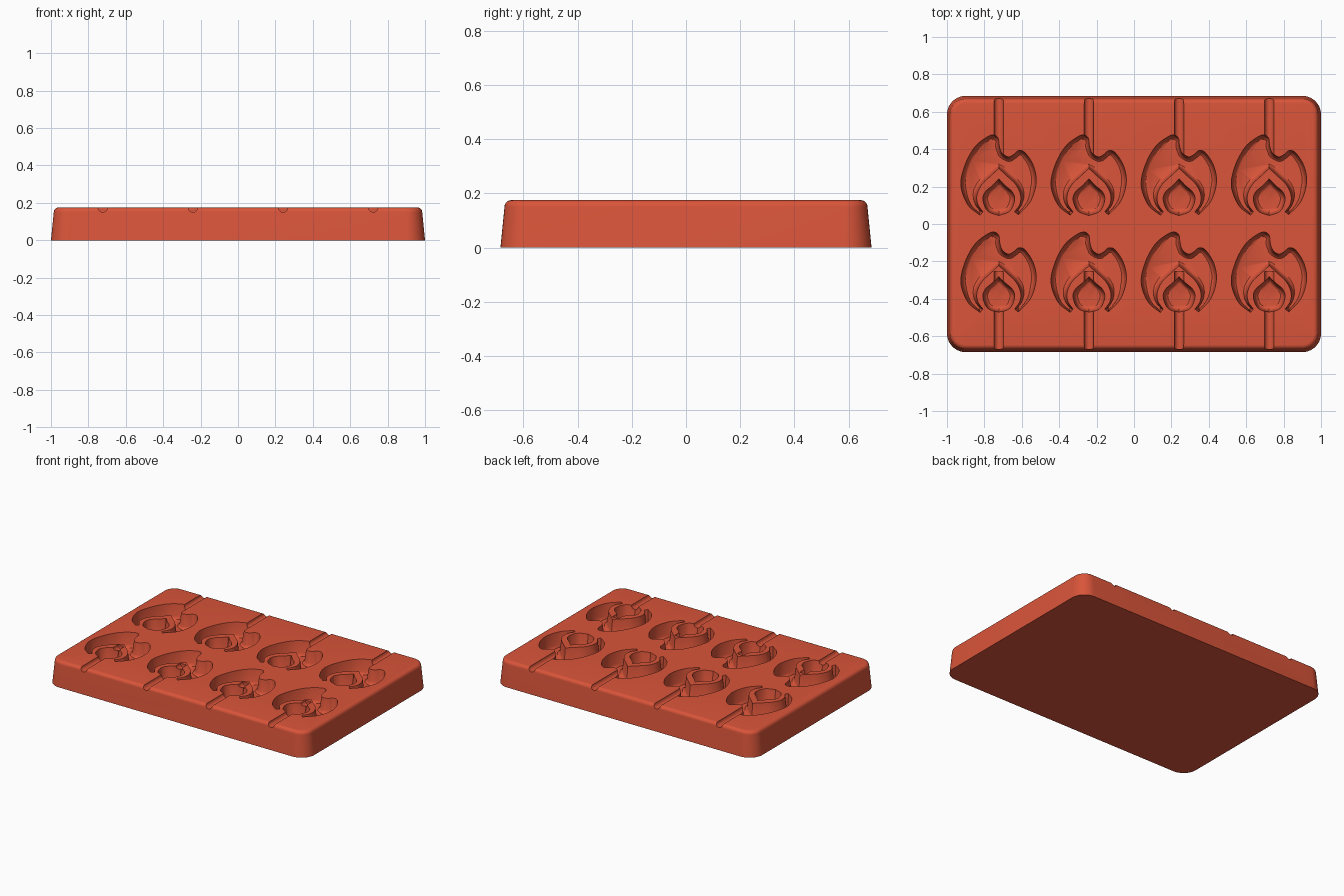
import bpy, bmesh, math
from mathutils import Vector

if "Cube" in bpy.data.objects:
    bpy.data.objects.remove(bpy.data.objects["Cube"])

TOP, DEPTH, GROOVE = 0.175, 0.1, 0.025

red = bpy.data.materials.new("terracotta red")
red.use_nodes = True
red.diffuse_color = (0.7, 0.09, 0.042, 1)
red.node_tree.nodes["Principled BSDF"].inputs["Base Color"].default_value = red.diffuse_color


def spline(pts, steps=6):
    """Open smooth path through pts, without its last point."""
    pts = [Vector(p) for p in pts]
    pts = [2 * pts[0] - pts[1]] + pts + [2 * pts[-1] - pts[-2]]
    out = []
    for a, b, c, d in zip(pts, pts[1:], pts[2:], pts[3:]):
        for i in range(steps):
            t = i / steps
            out.append(0.5 * (2 * b + (c - a) * t + (2 * a - 5 * b + 4 * c - d) * t**2
                              + (3 * b - a - 3 * c + d) * t**3))
    return out


def loft(bm, rings):
    """Closed solid through equal rings of 3D points."""
    loops = [[bm.verts.new(p) for p in ring] for ring in rings]
    for lo, hi in zip(loops, loops[1:]):
        for i in range(len(lo)):
            j = (i + 1) % len(lo)
            bm.faces.new((lo[i], lo[j], hi[j], hi[i]))
    bm.faces.new(loops[0][::-1])
    bm.faces.new(loops[-1])


def finish(bm, name):
    bmesh.ops.recalc_face_normals(bm, faces=bm.faces)
    mesh = bpy.data.meshes.new(name)
    bm.to_mesh(mesh)
    bm.free()
    mesh.materials.append(red)
    obj = bpy.data.objects.new(name, mesh)
    bpy.context.collection.objects.link(obj)
    return obj


def inward(outline, amount):
    """Clockwise outline moved inward, less where it is narrow."""
    n = len(outline)
    normals = []
    for i in range(n):
        t = (outline[(i + 1) % n] - outline[i - 1]).normalized()
        normals.append(Vector((t.y, -t.x)))
    moved = []
    for p, m in zip(outline, normals):
        room = min((q - p).length for q, k in zip(outline, normals) if m.dot(k) < -0.3)
        moved.append(p + m * min(amount, 0.3 * room))
    return moved


def pocket_rings(outline):
    """Drafted pocket walls with a rounded floor edge."""
    levels = ((0.05, 0), (0, 0), (0.02 - DEPTH, 0.01), (0.007 - DEPTH, 0.015), (-DEPTH, 0.025))
    return [[(p.x, p.y, TOP + z) for p in inward(outline, inset)] for z, inset in levels]


# Tray body: tapered rounded rectangle with a rounded top edge
def rounded_rectangle(inset, z, hx=1.0, hy=0.685, radius=0.1, steps=10):
    ring = []
    for quarter, (sx, sy) in enumerate(((1, 1), (-1, 1), (-1, -1), (1, -1))):
        for i in range(steps + 1):
            a = (quarter + i / steps) * math.pi / 2
            r = radius - inset
            ring.append((sx * (hx - radius) + r * math.cos(a),
                         sy * (hy - radius) + r * math.sin(a), z))
    return ring


edge = 0.025
rings = [rounded_rectangle(0, 0)]
for i in range(7):
    a = i / 6 * math.pi / 2
    rings.append(rounded_rectangle(0.015 + edge * (1 - math.cos(a)),
                                   TOP - edge + edge * math.sin(a)))
bm = bmesh.new()
loft(bm, rings)
tray = finish(bm, "mould_tray")

# Flame outline: outer sweep with notch, then the arch around the drop
outer = [(-.1, 0), (-.165, .055), (-.203, .16), (-.18, .27), (-.128, .365), (-.064, .417),
         (-.025, .43), (0, .412), (.005, .375), (.018, .335), (.05, .312), (.08, .325),
         (.105, .345), (.14, .335), (.185, .265), (.2, .175), (.17, .075), (.105, .003)]
arch = [(.085, .018), (.113, .06), (.116, .11), (.09, .165), (.04, .213), (0, .25)]
mirrored = [(-x, y) for x, y in reversed(arch)]
flame = (spline(outer) + [Vector(outer[-1])] + spline(arch)
         + spline(mirrored) + [Vector(mirrored[-1])])

# Drop outline: round below, pointed above
drop_side = [(0, .195), (.035, .158), (.072, .125), (.085, .083), (.06, .023), (0, -.002)]
drop = spline(drop_side) + spline([(-x, y) for x, y in reversed(drop_side)])

# Pocket cutters and stick groove cutters for all eight cells
pockets, grooves = bmesh.new(), bmesh.new()
for x in (-0.723, -0.241, 0.241, 0.723):
    for y, start, end in ((0.047, 0.33, 0.8), (-0.473, -0.8, -0.255)):
        for outline in (flame, drop):
            loft(pockets, [[(px + x, py + y, pz) for px, py, pz in ring]
                           for ring in pocket_rings(outline)])
        loft(grooves, [[(x + GROOVE * math.cos(k * math.pi / 10), gy,
                         TOP + GROOVE * math.sin(k * math.pi / 10)) for k in range(20)]
                       for gy in (start, end)])

bpy.context.view_layer.objects.active = tray
tray.select_set(True)
for cutter in (finish(pockets, "pocket_cutters"), finish(grooves, "groove_cutters")):
    cutter.hide_render = True
    cut = tray.modifiers.new("cut", "BOOLEAN")
    cut.operation = "DIFFERENCE"
    cut.solver = "EXACT"
    cut.object = cutter
    bpy.ops.object.modifier_apply(modifier=cut.name)
    bpy.data.objects.remove(cutter)

bpy.ops.object.shade_smooth_by_angle(angle=math.radians(35))
